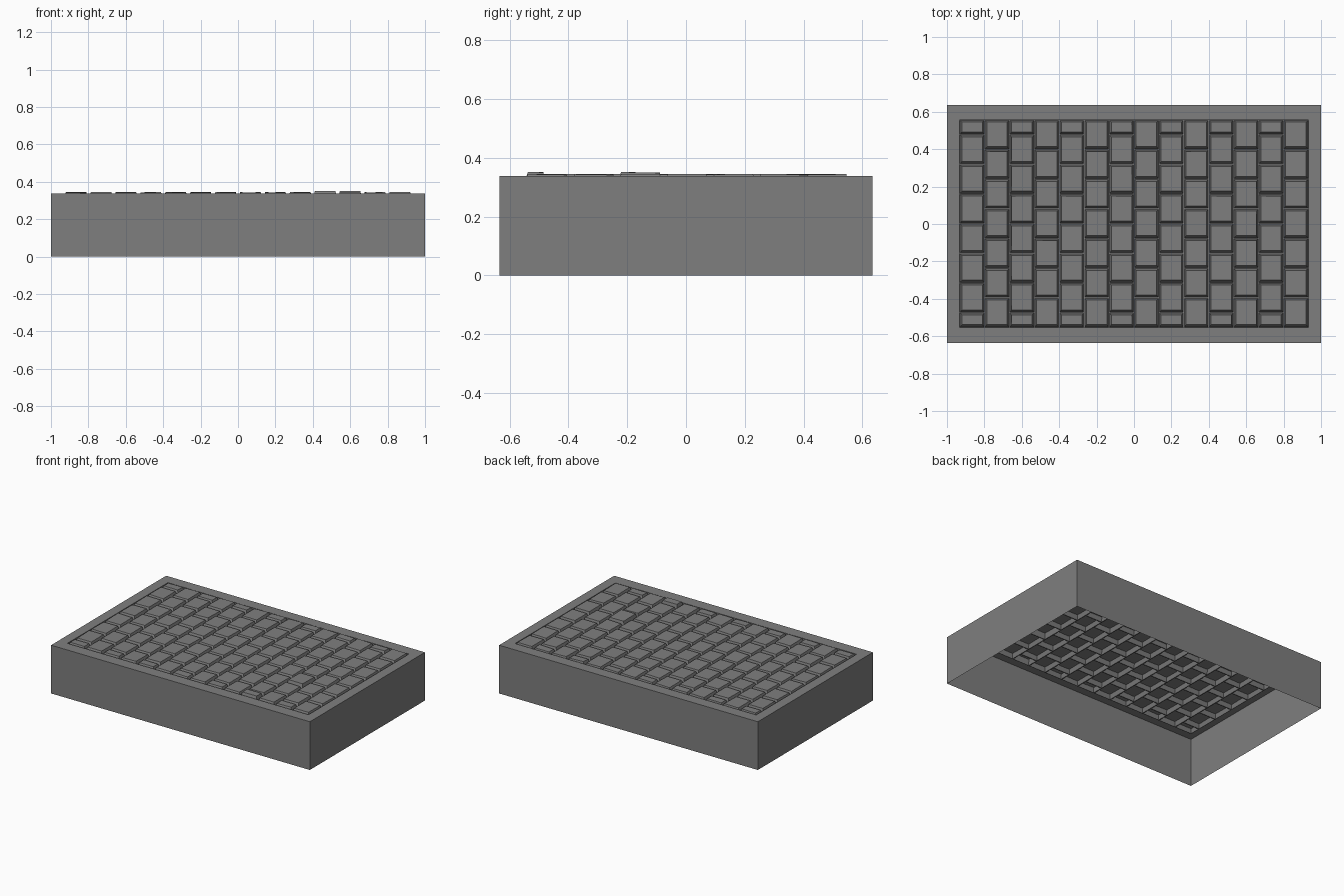
import bpy, bmesh, random

if "Cube" in bpy.data.objects:
    bpy.data.objects.remove(bpy.data.objects["Cube"])

random.seed(4)
RIM_Z, FLOOR_Z, BRICK_Z = 0.337, 0.315, 0.344
X0, X1, Y0, Y1 = -0.932, 0.932, -0.553, 0.557
COLS, ROWS = 14, 7

grey = bpy.data.materials.new("stone_grey")
grey.diffuse_color = (0.212, 0.212, 0.212, 1)
grey.use_nodes = True
grey.node_tree.nodes["Principled BSDF"].inputs["Base Color"].default_value = grey.diffuse_color


def rect(bm, x0, x1, y0, y1, zs):
    """Loop of four corner vertices, counter-clockwise from above."""
    if not isinstance(zs, (list, tuple)):
        zs = [zs] * 4
    corners = [(x0, y0), (x1, y0), (x1, y1), (x0, y1)]
    return [bm.verts.new((x, y, z)) for (x, y), z in zip(corners, zs)]


def bridge(bm, outer, inner):
    """Four quads from one loop to the next."""
    for i in range(4):
        j = (i + 1) % 4
        bm.faces.new((outer[i], outer[j], inner[j], inner[i]))


def finish(bm, name):
    mesh = bpy.data.meshes.new(name)
    bm.to_mesh(mesh)
    bm.free()
    mesh.materials.append(grey)
    bpy.context.collection.objects.link(bpy.data.objects.new(name, mesh))


# Open-bottomed block: side walls, flat rim and the step into the recess
bm = bmesh.new()
loops = [rect(bm, -1, 1, -0.635, 0.635, 0),
         rect(bm, -1, 1, -0.635, 0.635, RIM_Z),
         rect(bm, X0, X1, Y0, Y1, RIM_Z),
         rect(bm, X0, X1, Y0, Y1, FLOOR_Z)]
for a, b in zip(loops, loops[1:]):
    bridge(bm, a, b)
finish(bm, "block_shell")

# Paving: columns of bricks, every other column shifted by half a brick
bm = bmesh.new()
dx, dy = (X1 - X0) / COLS, (Y1 - Y0) / ROWS
raised = {(10, 0), (11, 2)}
for c in range(COLS):
    if c % 2:
        edges = [Y0 + dy * r for r in range(ROWS + 1)]
    else:
        edges = [Y0] + [Y0 + dy * (r + 0.5) for r in range(ROWS)] + [Y1]
    xa, xb = X0 + c * dx, X0 + (c + 1) * dx
    for r, (ya, yb) in enumerate(zip(edges, edges[1:])):
        top = 0.351 if (c, r) in raised else BRICK_Z
        zs = [top + random.uniform(-0.003, 0.001) for _ in range(4)]
        # joint floor, sloped brick sides, slightly uneven brick top
        cell = rect(bm, xa, xb, ya, yb, FLOOR_Z)
        foot = rect(bm, xa + 0.003, xb - 0.003, ya + 0.003, yb - 0.003, FLOOR_Z)
        cap = rect(bm, xa + 0.012, xb - 0.012, ya + 0.015, yb - 0.012, zs)
        bridge(bm, cell, foot)
        bridge(bm, foot, cap)
        bm.faces.new(cap)
bmesh.ops.remove_doubles(bm, verts=bm.verts, dist=0.0001)
finish(bm, "brick_paving")
